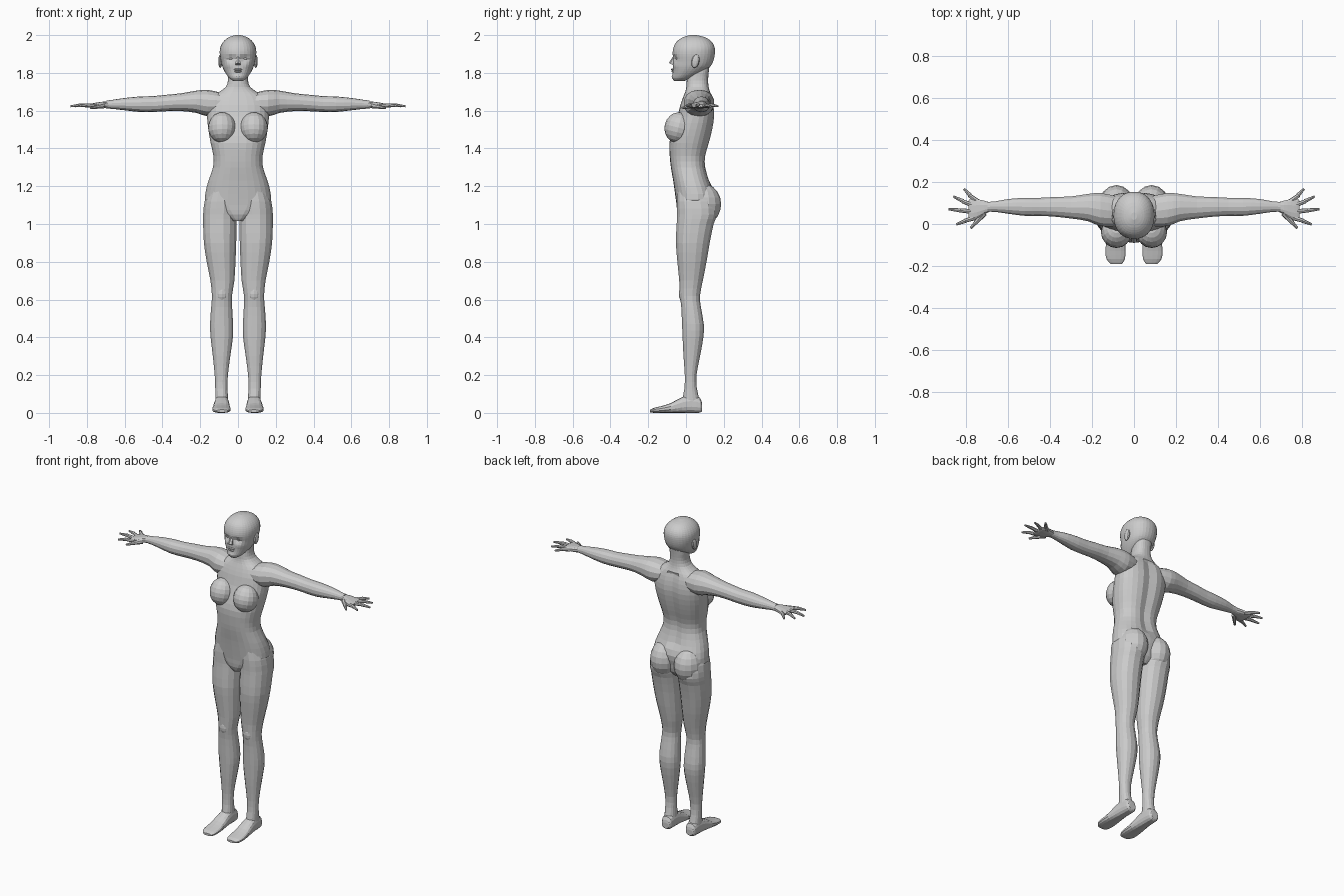
import bpy, bmesh, math
from mathutils import Vector, Matrix

parts = []


def finish(bm, name):
    bmesh.ops.recalc_face_normals(bm, faces=bm.faces)
    me = bpy.data.meshes.new(name)
    bm.to_mesh(me)
    bm.free()
    ob = bpy.data.objects.new(name, me)
    bpy.context.collection.objects.link(ob)
    parts.append(ob)
    return ob


def refine(secs, sub):
    # Catmull-Rom interpolation between cross-sections
    out = []
    for i in range(len(secs) - 1):
        a, b, c, d = (secs[max(i - 1, 0)], secs[i], secs[i + 1],
                      secs[min(i + 2, len(secs) - 1)])
        for k in range(sub):
            t = k / sub
            out.append([0.5 * (2 * q + (r - p) * t + (2 * p - 5 * q + 4 * r - s) * t * t
                               + (3 * q - p - 3 * r + s) * t ** 3)
                        for p, q, r, s in zip(a, b, c, d)])
    return out + [list(secs[-1])]


def loft(name, axis, secs, n=16, e=2.2, sub=2, side=1, warp=None):
    # sections: (position on axis, low u, high u, low v, high v)
    bm = bmesh.new()
    rings = []
    for t, u0, u1, v0, v1 in refine(secs, sub):
        ring = []
        for k in range(n):
            ang = 2 * math.pi * (k + 0.5) / n
            c, s = math.cos(ang), math.sin(ang)
            u = (u0 + u1) / 2 + (u1 - u0) / 2 * math.copysign(abs(c) ** (2 / e), c)
            v = (v0 + v1) / 2 + (v1 - v0) / 2 * math.copysign(abs(s) ** (2 / e), s)
            p = {'x': (t, u, v), 'y': (u, t, v), 'z': (u, v, t)}[axis]
            p = Vector((p[0] * side, p[1], p[2]))
            ring.append(bm.verts.new(warp(p) if warp else p))
        rings.append(ring)
    for a, b in zip(rings, rings[1:]):
        for k in range(n):
            bm.faces.new((a[k], a[(k + 1) % n], b[(k + 1) % n], b[k]))
    bm.faces.new(rings[0])
    bm.faces.new(rings[-1])
    return finish(bm, name)


def blob(name, loc, r, tilt=0.0, u=16, v=10):
    bm = bmesh.new()
    m = Matrix.Translation(loc) @ Matrix.Rotation(tilt, 4, 'X') @ Matrix.Diagonal((*r, 1))
    bmesh.ops.create_uvsphere(bm, u_segments=u, v_segments=v, radius=1, matrix=m)
    return finish(bm, name)


def taper(name, a, b, r0, r1, n=7):
    a, b = Vector(a), Vector(b)
    d = b - a
    m = Matrix.Translation((a + b) / 2) @ d.to_track_quat('Z', 'Y').to_matrix().to_4x4()
    bm = bmesh.new()
    bmesh.ops.create_cone(bm, cap_ends=True, segments=n, radius1=r0, radius2=r1,
                          depth=d.length, matrix=m)
    return finish(bm, name)


def bump(p, x, z, w, h):
    return math.exp(-((abs(p.x) - x) / w) ** 2 - ((p.z - z) / h) ** 2)


# Torso and neck, with a spine groove
def spine(p):
    if p.y > 0.06 and 1.2 < p.z < 1.68:
        p.y -= 0.014 * math.exp(-(p.x / 0.03) ** 2)
    return p


torso = [(z, -w, w, y0, y1) for z, w, y0, y1 in (
    (1.015, .03, -.03, .10), (1.05, .09, -.045, .13), (1.10, .168, -.05, .14),
    (1.16, .174, -.058, .15), (1.23, .157, -.068, .125), (1.30, .133, -.08, .106),
    (1.36, .131, -.086, .106), (1.43, .146, -.088, .125), (1.50, .158, -.07, .142),
    (1.57, .165, -.045, .152), (1.63, .163, -.03, .148), (1.675, .14, -.014, .137),
    (1.70, .10, -.004, .127), (1.725, .066, .002, .12), (1.76, .053, .004, .117),
    (1.80, .053, .015, .12), (1.84, .05, .03, .125))]
loft("body", 'z', torso, n=26, e=2.4, warp=spine)


# Head with sunken eye sockets, cheeks and mouth line
def face(p):
    if p.y < 0.0:
        p.y += 0.016 * bump(p, .036, 1.876, .02, .015)
        p.y -= 0.006 * bump(p, .05, 1.84, .02, .02)
        p.y -= 0.006 * bump(p, 0, 1.778, .025, .012)
    return p


head = [(z, -w, w, y0, y1) for z, w, y0, y1 in (
    (1.757, .024, -.062, -.01), (1.772, .046, -.07, .03), (1.80, .067, -.07, .085),
    (1.83, .082, -.069, .125), (1.86, .09, -.069, .144), (1.90, .097, -.072, .153),
    (1.935, .094, -.066, .152), (1.965, .078, -.05, .136), (1.988, .05, -.018, .103),
    (2.0, .014, .02, .055))]
loft("head", 'z', head, n=32, sub=3, warp=face)

# Nose, lips and chin
taper("nose", (0, -.058, 1.888), (0, -.077, 1.846), .008, .016, 6)
blob("upper_lip", (0, -.068, 1.818), (.024, .011, .006), u=10, v=6)
blob("lower_lip", (0, -.067, 1.807), (.02, .011, .006), u=10, v=6)

leg = ((1.20, .02, .145, -.045, .12), (1.12, .007, .178, -.05, .155),
       (1.05, .006, .186, -.049, .165), (1.0, .006, .186, -.051, .148),
       (.90, .008, .182, -.055, .127), (.80, .012, .167, -.047, .11),
       (.70, .018, .147, -.037, .09), (.62, .031, .139, -.033, .075),
       (.56, .03, .143, -.026, .08), (.47, .025, .149, -.022, .095),
       (.40, .026, .146, -.019, .093), (.30, .04, .134, -.014, .075),
       (.20, .053, .124, -.007, .056), (.13, .055, .121, -.009, .058),
       (.07, .052, .121, -.02, .072), (.035, .055, .118, -.02, .075))
foot = ((.086, .062, .108, .012, .045), (.074, .052, .118, .001, .08),
        (.03, .049, .122, 0, .095), (-.02, .047, .126, 0, .084),
        (-.08, .042, .133, 0, .052), (-.13, .039, .137, 0, .036),
        (-.168, .043, .132, 0, .027), (-.19, .056, .112, .003, .017))
arm = ((.09, -.012, .135, 1.585, 1.695), (.16, -.012, .15, 1.57, 1.71),
       (.22, .012, .145, 1.588, 1.706), (.30, .025, .133, 1.598, 1.692),
       (.38, .034, .13, 1.597, 1.684), (.45, .038, .126, 1.593, 1.677),
       (.52, .038, .126, 1.593, 1.675), (.60, .048, .12, 1.602, 1.667),
       (.66, .057, .109, 1.609, 1.658), (.70, .058, .106, 1.612, 1.652))
palm = ((.68, .062, .102, 1.616, 1.648), (.715, .046, .112, 1.612, 1.648),
        (.75, .026, .12, 1.612, 1.643), (.78, .018, .122, 1.614, 1.637),
        (.79, .03, .112, 1.618, 1.632))
# finger: base x, base y, tip x, tip y
fingers = ((.772, .031, .848, -.002), (.78, .059, .886, .071),
           (.775, .086, .862, .131), (.762, .108, .812, .168))

for s in (1, -1):
    # Legs and feet
    loft("leg", 'z', leg, n=16, side=s)
    loft("foot", 'y', foot, n=14, e=2.6, side=s)
    blob("kneecap", (s * .085, -.012, .63), (.032, .026, .045), u=10, v=8)
    blob("buttock", (s * .084, .083, 1.105), (.087, .103, .112))
    # Chest
    blob("breast", (s * .084, -.04, 1.51), (.074, .074, .082), tilt=-.25)
    # Arms and hands
    loft("arm", 'x', arm, n=14, side=s)
    loft("palm", 'x', palm, n=12, e=2.6, side=s)
    for bx, by, tx, ty in fingers:
        mx, my = (bx + tx) / 2, (by + ty) / 2
        taper("finger", (s * (bx - .015), by, 1.625), (s * mx, my, 1.629), .0125, .0095)
        taper("fingertip", (s * (mx - .004), my, 1.629), (s * tx, ty, 1.623), .0102, .0055)
    taper("thumb", (s * .715, .052, 1.626), (s * .78, -.02, 1.614), .016, .006)
    # Ears and eyes
    blob("ear", (s * .094, .05, 1.862), (.011, .021, .036), tilt=-.2, u=10, v=8)
    blob("eye", (s * .036, -.042, 1.876), (.014, .013, .011), u=10, v=6)

# Fuse all parts into one skin
body = parts[0]
bpy.context.view_layer.objects.active = body
for ob in parts[1:]:
    mod = body.modifiers.new("fuse", 'BOOLEAN')
    mod.operation = 'UNION'
    mod.solver = 'EXACT'
    mod.object = ob
    bpy.ops.object.modifier_apply(modifier=mod.name)
    bpy.data.objects.remove(ob)
